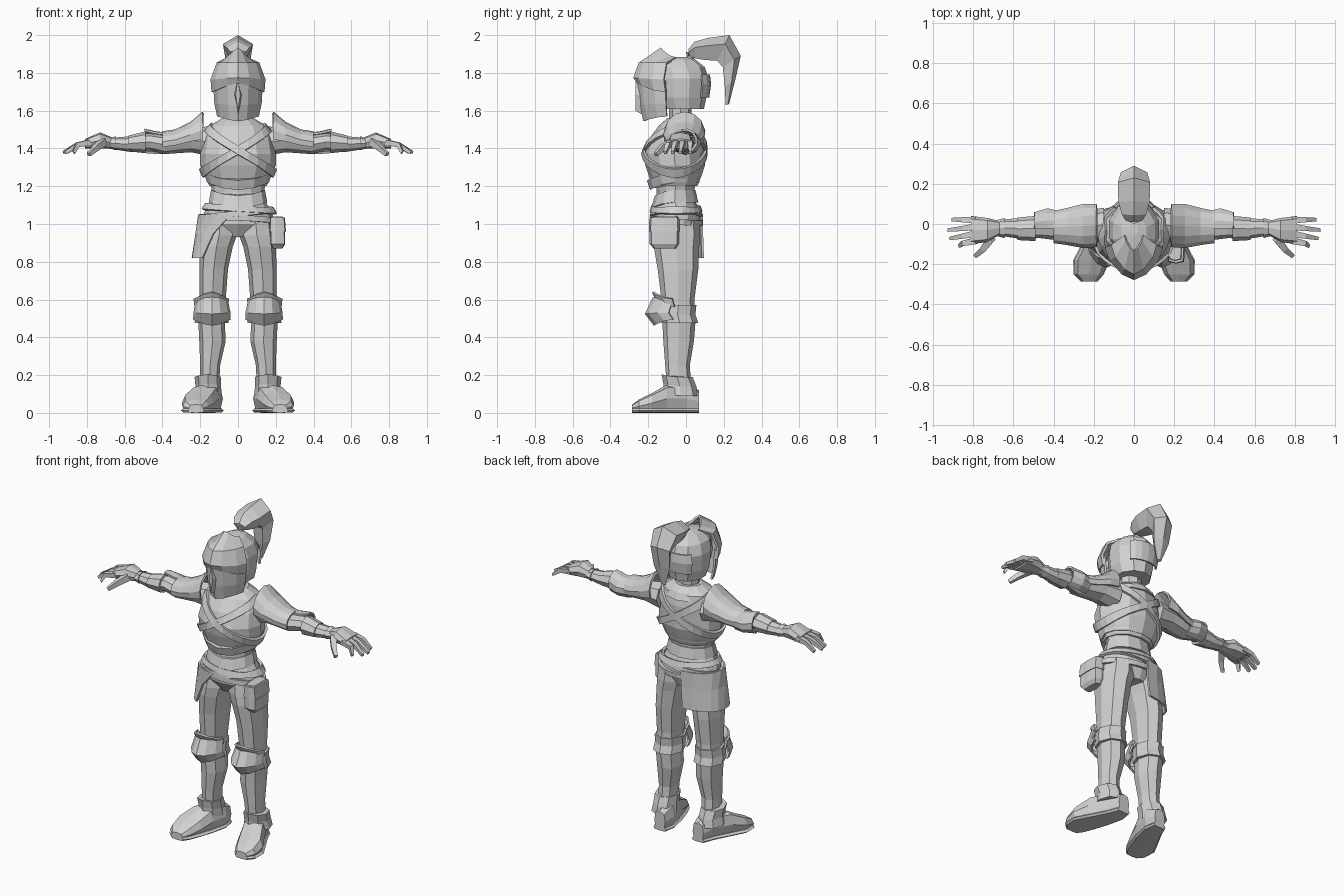
import bpy, bmesh, math
from mathutils import Vector

if "Cube" in bpy.data.objects:
    bpy.data.objects.remove(bpy.data.objects["Cube"])

steel = bpy.data.materials.new("plain_grey")
steel.use_nodes = True
GREY = (0.64, 0.64, 0.64, 1)
steel.diffuse_color = GREY
steel.node_tree.nodes["Principled BSDF"].inputs["Base Color"].default_value = GREY


def ring(sec, n=8, axis="z", power=1.0, arc=None, dip=0.0):
    """Cross-section filling the bounds (height, a0, a1, b0, b1); dip lowers the front."""
    h, a0, a1, b0, b1 = sec
    pts = []
    for i in range(n if arc is None else n + 1):
        if arc is None:
            t = math.radians(270 + 360 * i / n)
        else:
            t = math.radians(arc[0] + (arc[1] - arc[0]) * i / n)
        c, s = [math.copysign(abs(f) ** power, f) for f in (math.cos(t), math.sin(t))]
        a = (a0 + a1 + (a1 - a0) * c) / 2
        b = (b0 + b1 + (b1 - b0) * s) / 2
        if axis == "z":
            pts.append((a, b, h - dip * max(0, -s) ** 2))
        else:
            pts.append((h, a, b) if axis == "x" else (a, h, b))
    return pts


def skin(name, rings, closed=True, caps=True, mirror=False, thick=0.0):
    """Bridge equal-sized rings into one flat-shaded part."""
    bm = bmesh.new()
    rows = [[bm.verts.new(p) for p in r] for r in rings]
    n = len(rows[0])
    for lo, hi in zip(rows, rows[1:]):
        for i in range(n if closed else n - 1):
            j = (i + 1) % n
            bm.faces.new((lo[i], lo[j], hi[j], hi[i]))
    if caps and closed:
        bm.faces.new(rows[0])
        bm.faces.new(rows[-1])
    bmesh.ops.recalc_face_normals(bm, faces=bm.faces)
    mesh = bpy.data.meshes.new(name)
    bm.to_mesh(mesh)
    bm.free()
    mesh.materials.append(steel)
    ob = bpy.data.objects.new(name, mesh)
    bpy.context.collection.objects.link(ob)
    if thick:
        ob.modifiers.new("thickness", "SOLIDIFY").thickness = thick
        ob.modifiers["thickness"].offset = 0
    if mirror:
        ob.modifiers.new("mirror", "MIRROR").use_mirror_merge = False


def loft(name, secs, n=8, axis="z", power=1.0, arc=None, dips=(0,), mirror=False, thick=0.0):
    """Skin a row of sections; dips holds one value, or one per section."""
    rings = [ring(s, n, axis, power, arc, dips[k % len(dips)]) for k, s in enumerate(secs)]
    skin(name, rings, arc is None, not thick, mirror, thick)


def centred(*secs):
    """Expand (z, half_width, front, back) to full bounds."""
    return [(z, -w, w, f, b) for z, w, f, b in secs]


def strap(name, secs, z0, swing, width, phase=0.0, grow=1.04, n=24):
    """Tilted loop that follows the surface of a body section."""
    low, high = [], []
    for i in range(n):
        deg = 360 * i / n
        z = z0 + swing * math.cos(math.radians(deg + phase))
        for edge, out in ((z - width / 2, low), (z + width / 2, high)):
            for p, q in zip(secs, secs[1:]):
                if p[0] <= edge <= q[0]:
                    break
            f = min(1, max(0, (edge - p[0]) / (q[0] - p[0])))
            _, a0, a1, b0, b1 = [u + (v - u) * f for u, v in zip(p, q)]
            t = math.radians(deg)
            out.append(((a1 - a0) / 2 * grow * math.cos(t),
                        (b0 + b1) / 2 + (b1 - b0) / 2 * grow * math.sin(t), edge))
    skin(name, [low, high], caps=False, thick=0.015)


def finger(name, path, radius):
    """Tapering four-sided digit along a path."""
    d = (Vector(path[-1]) - Vector(path[0])).normalized()
    side = d.cross(Vector((0, 0, 1))).normalized()
    up = side.cross(d)
    rings = []
    for k, p in enumerate(path):
        r = radius * (1 - 0.25 * k)
        rings.append([Vector(p) + side * r * c + up * r * s
                      for c, s in ((1, 1), (-1, 1), (-1, -1), (1, -1))])
    skin(name, rings, mirror=True)


# Torso
chest = centred((1.20, .15, -.18, .06), (1.25, .175, -.195, .08), (1.31, .2, -.215, .1),
                (1.37, .2, -.225, .1), (1.45, .185, -.195, .1), (1.52, .155, -.145, .085),
                (1.56, .08, -.1, .04))
loft("breastplate", chest, 12)
loft("breastplate_point", centred((1.22, .165, -.19, .07), (1.27, .178, -.207, .085)),
     12, dips=(.04,))
hips = centred((.93, .1, -.13, .05), (1.0, .195, -.175, .075), (1.06, .18, -.175, .07),
               (1.12, .145, -.16, .05), (1.17, .138, -.155, .045), (1.25, .15, -.16, .05))
loft("abdomen", hips, 12)
loft("fauld", centred((1.115, .155, -.185, .065), (1.18, .143, -.165, .05)), 12, dips=(.03,))
for k, side in enumerate(("left", "right")):
    strap(side + "_chest_strap", chest, 1.39, .12, .045, 180 * k)
strap("upper_belt", hips, 1.08, .012, .03, 180, 1.1)
strap("middle_belt", hips, 1.055, .02, .03, 0, 1.08)
strap("lower_belt", hips, 1.02, .015, .03, 120, 1.06)
loft("collar", centred((1.49, .165, -.195, .105), (1.53, .13, -.16, .085),
                       (1.56, .085, -.125, .05)), 12, power=1.1, dips=(.05,))
loft("neck", centred((1.5, .065, -.09, .03), (1.68, .065, -.09, .03)))

# Helmet
loft("helmet", centred((1.61, .105, -.13, .095), (1.67, .122, -.16, .108), (1.77, .13, -.17, .12),
                       (1.83, .11, -.17, .1), (1.87, .065, -.14, .05), (1.885, .02, -.06, .01)), 10)
loft("rear_plate", centred((1.67, .1, 0, .118), (1.74, .11, 0, .128), (1.79, .1, 0, .122)),
     6, arc=(20, 160), thick=.01)
FRONT = (180, 360)
loft("face_plate", centred((1.57, .105, -.22, .02), (1.64, .12, -.24, .03),
                           (1.76, .127, -.255, .04)),
     6, power=1.3, arc=FRONT, dips=(.025, .01, 0), thick=.012)
loft("visor", centred((1.70, .134, -.255, .04), (1.765, .139, -.272, .04),
                      (1.85, .108, -.245, .04), (1.878, .045, -.13, .02)),
     6, power=1.3, arc=FRONT, dips=(-.05, -.01, 0), thick=.014)
loft("nose_ridge", [(-.268, -.012, .012, 1.6, 1.77), (-.2, -.03, .03, 1.56, 1.8)], 4, "y")

# Plume, as outer and inner edge points with a half width
loft("plume_holder", centred((1.86, .03, -.01, .05), (1.89, .015, .005, .035),
                             (1.91, .04, 0, .06)), 6)
plume = []
for oy, oz, iy, iz, w in ((.012, 1.925, .02, 1.885, .04), (.045, 1.965, .05, 1.877, .06),
                          (.115, 1.985, .1, 1.868, .078), (.23, 2.0, .165, 1.865, .08),
                          (.29, 1.89, .195, 1.83, .066), (.26, 1.76, .205, 1.73, .055),
                          (.228, 1.635, .21, 1.63, .015)):
    my, mz = oy * .65 + iy * .35, oz * .65 + iz * .35
    plume.append([(0, oy, oz), (w, my, mz), (w * .5, iy, iz), (-w * .5, iy, iz), (-w, my, mz)])
skin("plume", plume)

# Arms
loft("arms", [(.15, -.09, .08, 1.36, 1.52), (.25, -.09, .07, 1.38, 1.5), (.39, -.08, .05, 1.37, 1.47),
              (.47, -.07, .035, 1.39, 1.48), (.56, -.075, .03, 1.38, 1.465),
              (.69, -.055, .02, 1.4, 1.455)], 8, "x", mirror=True)
loft("shoulder_plates", [(.185, -.11, .095, 1.38, 1.59), (.25, -.115, .095, 1.39, 1.535),
                         (.33, -.1, .075, 1.38, 1.495), (.4, -.09, .06, 1.37, 1.485)],
     8, "x", arc=(-20, 200), mirror=True, thick=.012)
loft("elbow_plates", [(.37, -.06, .06, 1.375, 1.48), (.43, -.07, .075, 1.375, 1.485),
                      (.495, -.06, .055, 1.38, 1.5)], 6, "x",
     arc=(-80, 110), mirror=True, thick=.012)
loft("bracers", [(.49, -.085, .04, 1.375, 1.49), (.58, -.08, .032, 1.385, 1.468)],
     8, "x", mirror=True)
loft("glove_cuffs", [(.645, -.07, .03, 1.39, 1.465), (.68, -.06, .02, 1.4, 1.455)],
     8, "x", mirror=True)
loft("palms", [(.67, -.055, .015, 1.4, 1.46), (.73, -.09, .03, 1.4, 1.485),
               (.81, -.1, .04, 1.4, 1.45)], 8, "x", .7, mirror=True)
for k, (tip, y) in enumerate(((.87, -.11), (.915, -.072), (.925, -.03), (.905, .022))):
    root = -.082 + k * .034
    finger("finger_%d" % k, [(.785, root, 1.43), (.85, (root + y) / 2, 1.42), (tip, y, 1.378)], .017)
finger("thumb", [(.71, -.07, 1.435), (.75, -.125, 1.405), (.79, -.16, 1.368)], .02)

# Legs
loft("legs", [(1.02, .0, .185, -.16, .07), (.94, .005, .195, -.17, .075), (.88, .028, .2, -.17, .07),
              (.76, .053, .205, -.15, .065), (.6, .065, .205, -.13, .045), (.48, .07, .21, -.125, .05),
              (.38, .065, .205, -.12, .042), (.25, .095, .2, -.11, .02), (.12, .1, .2, -.1, .03)],
     8, power=.9, mirror=True)
loft("knee_cuffs", [(.475, .05, .23, -.13, .065), (.52, .055, .225, -.14, .05),
                    (.57, .055, .222, -.135, .055)], 8, mirror=True)
loft("knee_plates", [(.495, .045, .232, -.165, .03), (.53, .045, .23, -.212, .03),
                     (.6, .06, .218, -.17, .03)], 6, power=1.15, arc=FRONT,
     dips=(.03, .005, -.01), mirror=True, thick=.012)
loft("knee_tops", [(.56, .06, .225, -.15, .03), (.605, .052, .23, -.175, .03)],
     6, power=1.15, arc=FRONT, dips=(-.035,), mirror=True, thick=.012)

# Boots, toes turned out
boot = [(.07, .095, .17, 0, .12), (0, .08, .2, 0, .15), (-.1, .1, .255, 0, .15),
        (-.18, .125, .298, 0, .105), (-.25, .155, .295, 0, .07), (-.285, .185, .26, .005, .045)]
loft("boots", boot, 8, "y", .7, mirror=True)
loft("soles", [(y, a - .005, b + .005, 0, .025) for y, a, b, _, _ in boot],
     8, "y", .5, mirror=True)
loft("ankle_plates", [(.09, .085, .235, -.12, .065), (.14, .09, .225, -.12, .055),
                      (.19, .09, .23, -.13, .035)], 8, dips=(-.015,), mirror=True)

# Hip panel on the right side, wrapping to the back
panel = [((1.05, -.205, .205, -.185, .085), (95, 262)), ((.95, -.22, .22, -.18, .085), (95, 238)),
         ((.82, -.24, .24, -.18, .09), (97, 222))]
skin("hip_panel", [ring(s, 8, power=.85, arc=a) for s, a in panel], closed=False, thick=.012)

# Pouch on the left side
loft("pouch", [(.87, .185, .235, -.17, -.055), (.895, .17, .25, -.192, -.038),
               (1.02, .17, .248, -.192, -.038), (1.04, .175, .235, -.18, -.045)], 8, power=.35)
loft("pouch_flap", [(.96, .165, .254, -.197, -.034), (1.035, .168, .248, -.194, -.036)],
     8, power=.35)
